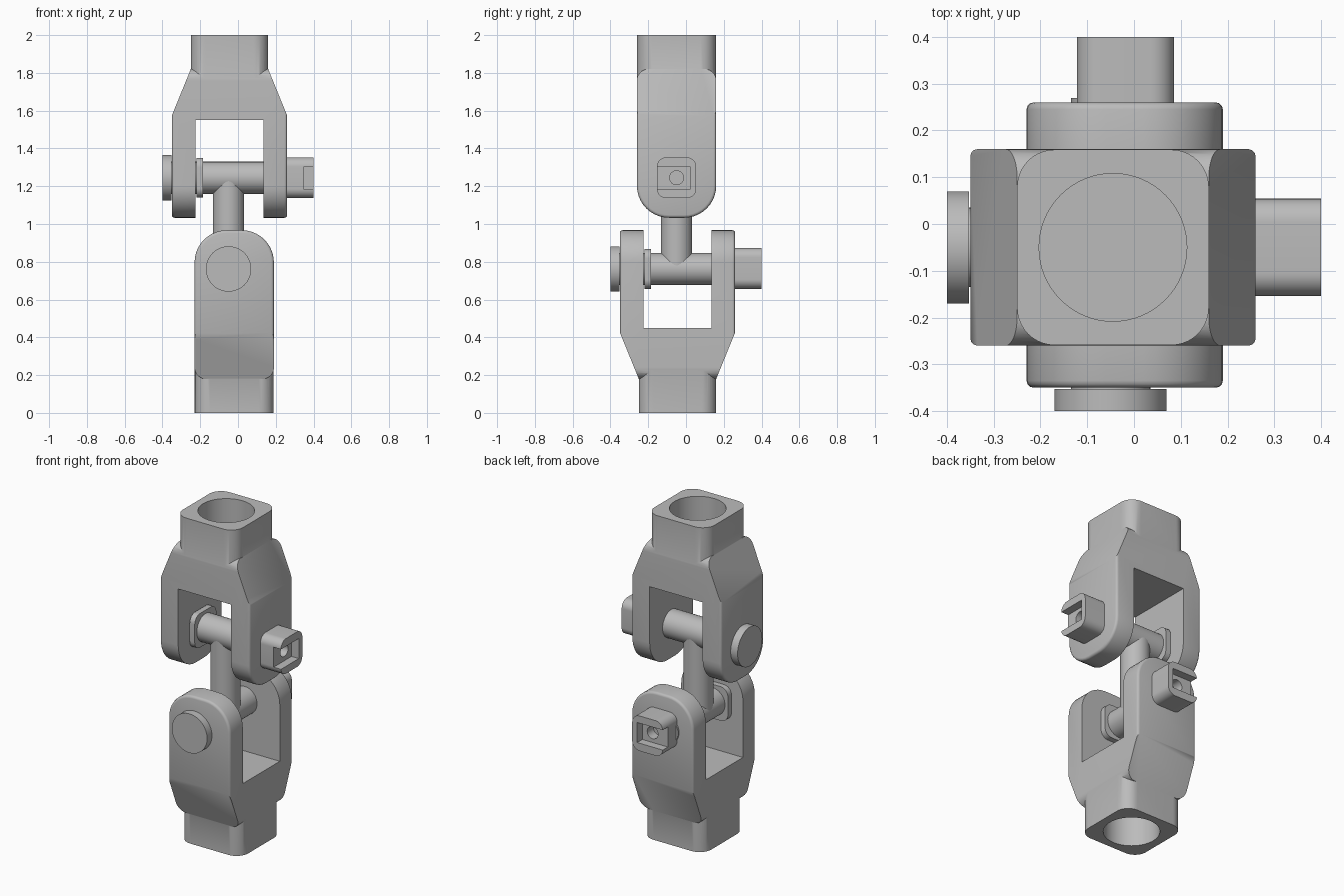
import bpy, bmesh, math
from mathutils import Matrix, Vector

if "Cube" in bpy.data.objects:
    bpy.data.objects.remove(bpy.data.objects["Cube"], do_unlink=True)

steel = bpy.data.materials.new("plain_grey")
steel.use_nodes = True
GREY = (0.5, 0.5, 0.5, 1)
steel.diffuse_color = GREY
steel.node_tree.nodes["Principled BSDF"].inputs["Base Color"].default_value = GREY


def rounded_rect(a0, a1, b0, b1, r_low, r_high, steps=10):
    """Outline with separate radii for its low-b and high-b corners."""
    pts = []
    corners = [(a1 - r_high, b1 - r_high, r_high), (a0 + r_high, b1 - r_high, r_high),
               (a0 + r_low, b0 + r_low, r_low), (a1 - r_low, b0 + r_low, r_low)]
    for i, (a, b, r) in enumerate(corners):
        for k in range(steps + 1):
            t = math.pi / 2 * (i + k / steps)
            pts.append((a + r * math.cos(t), b + r * math.sin(t)))
    return pts


def circle(r, n=48):
    return [(r * math.cos(2 * math.pi * i / n), r * math.sin(2 * math.pi * i / n)) for i in range(n)]


def rect(a0, a1, b0, b1):
    return [(a0, b0), (a1, b0), (a1, b1), (a0, b1)]


def prism(name, outline, lo, hi, axis, rim=0):
    """Extrude an outline along an axis, optionally rounding both rims."""
    place = {"x": lambda a, b, t: (t, a, b), "y": lambda a, b, t: (a, t, b),
             "z": lambda a, b, t: (a, b, t)}[axis]
    bm = bmesh.new()
    ends = [[bm.verts.new(place(a, b, t)) for a, b in outline] for t in (lo, hi)]
    caps = [bm.faces.new(ring) for ring in ends]
    rims = [e for f in caps for e in f.edges]
    for i in range(len(outline)):
        j = (i + 1) % len(outline)
        bm.faces.new((ends[0][i], ends[0][j], ends[1][j], ends[1][i]))
    bmesh.ops.recalc_face_normals(bm, faces=bm.faces)
    if rim:
        bmesh.ops.bevel(bm, geom=rims, offset=rim, segments=3, profile=0.5, affect="EDGES")
    mesh = bpy.data.meshes.new(name)
    bm.to_mesh(mesh)
    bm.free()
    mesh.materials.append(steel)
    obj = bpy.data.objects.new(name, mesh)
    bpy.context.collection.objects.link(obj)
    return obj


def combine(obj, other, operation):
    """Apply a boolean and discard the helper."""
    mod = obj.modifiers.new("bool", "BOOLEAN")
    mod.operation, mod.solver, mod.object = operation, "EXACT", other
    bpy.context.view_layer.update()
    graph = bpy.context.evaluated_depsgraph_get()
    mesh = bpy.data.meshes.new_from_object(obj.evaluated_get(graph))
    obj.modifiers.clear()
    obj.data = mesh
    bpy.data.objects.remove(other, do_unlink=True)


def smooth(obj):
    bpy.ops.object.select_all(action="DESELECT")
    obj.select_set(True)
    bpy.context.view_layer.objects.active = obj
    bpy.ops.object.shade_smooth_by_angle(angle=math.radians(32))


# Yoke: rounded slab, tapered shoulders, window between legs, neck and bore
yoke = prism("upper_yoke", rounded_rect(-0.21, 0.21, 1.033, 1.82, 0.17, 0.06), -0.305, 0.305, "x", 0.015)
for s in (-1, 1):
    wedge = [(s * 0.305, 1.575), (s * 0.205, 1.82), (s * 0.205, 1.9), (s * 0.4, 1.9), (s * 0.4, 1.575)]
    combine(yoke, prism("cutter", wedge, -0.4, 0.4, "y"), "DIFFERENCE")
neck = prism("neck", rounded_rect(-0.205, 0.205, -0.209, 0.209, 0.08, 0.08), 1.6, 2.0, "z")
combine(yoke, neck, "UNION")
combine(yoke, prism("cutter", rect(-0.18, 0.18, 0.9, 1.55), -0.4, 0.4, "y"), "DIFFERENCE")
combine(yoke, prism("cutter", circle(0.158, 64), 1.65, 2.1, "z"), "DIFFERENCE")

# Pin parts, centred on the pin axis
shaft = prism("upper_pin_shaft", circle(0.085), -0.36, 0.27, "x")
head = prism("upper_pin_head", circle(0.12, 64), -0.40, -0.353, "x")
collar = prism("upper_pin_collar", rounded_rect(-0.105, 0.105, -0.105, 0.105, 0.05, 0.05), -0.22, -0.186, "x")

# Square boss with a side-open pocket and a small centre hole
boss = prism("upper_boss", rounded_rect(-0.104, 0.104, -0.108, 0.108, 0.05, 0.05), 0.25, 0.40, "x")
combine(boss, prism("cutter", rect(-0.2, 0.07, -0.063, 0.06), 0.35, 0.5, "x"), "DIFFERENCE")
combine(boss, prism("cutter", circle(0.037, 32), 0.29, 0.5, "x"), "DIFFERENCE")

# Place each part above, and a turned-over copy below
turn = Matrix.Rotation(math.pi, 4, Vector((1, 1, 0)))
pin_up, pin_low = (0, -0.05, 1.245), (-0.05, 0, 0.762)
places = [(yoke, (-0.045, -0.05, 0), (-0.02, -0.045, 2)),
          (shaft, pin_up, pin_low), (head, pin_up, pin_low), (collar, pin_up, pin_low),
          (boss, pin_up, (-0.018, 0, 0.765))]
for part, up, low in places:
    smooth(part)
    twin = part.copy()
    twin.name = part.name.replace("upper", "lower")
    bpy.context.collection.objects.link(twin)
    part.matrix_world = Matrix.Translation(up)
    twin.matrix_world = Matrix.Translation(low) @ turn

# Upright stem joining the two pins
stem = prism("cross_stem", circle(0.083), 0.762, 1.245, "z")
stem.location = (-0.05, -0.05, 0)
smooth(stem)
